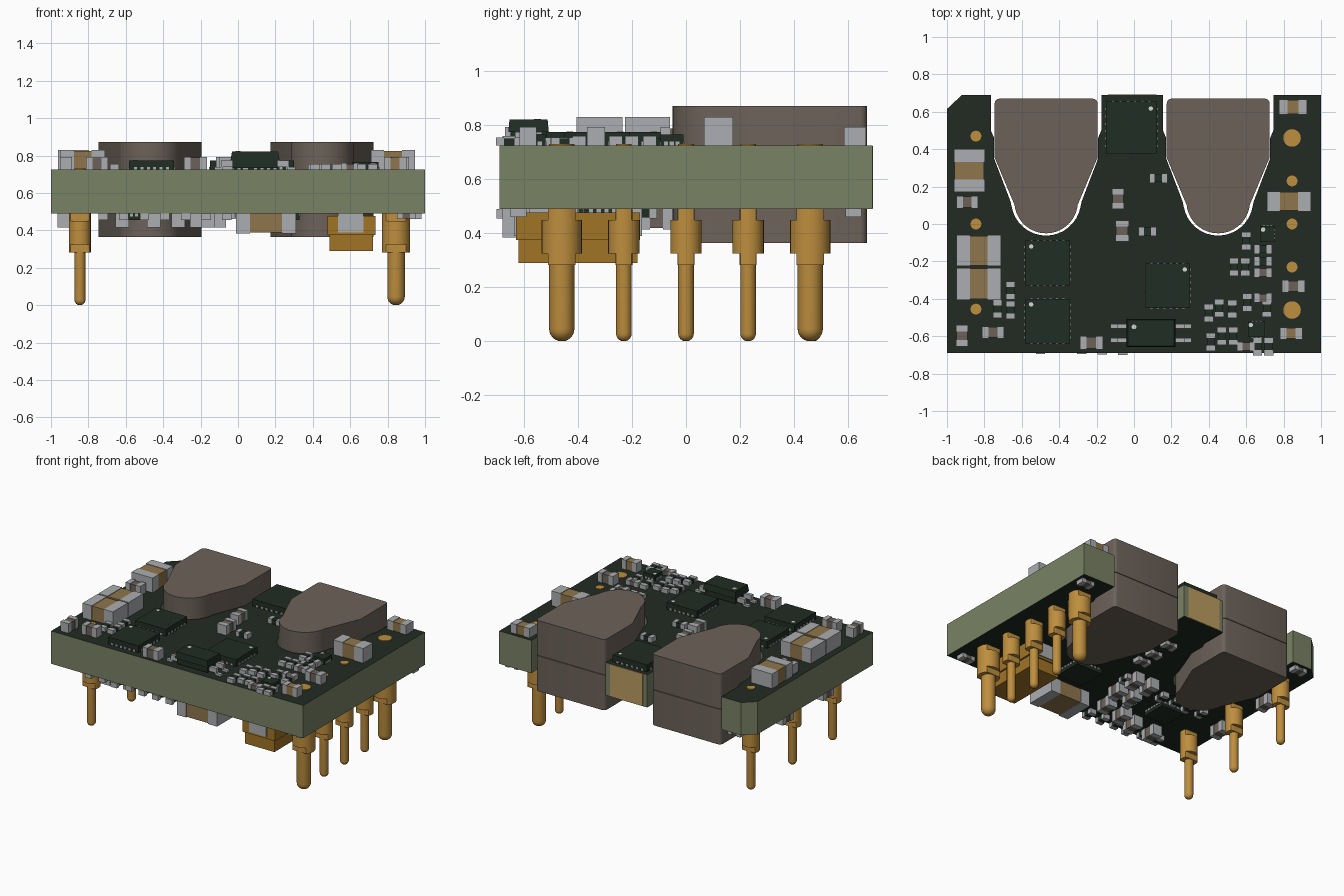
import bpy, bmesh, math, random
from mathutils import Vector

if "Cube" in bpy.data.objects:
    bpy.data.objects.remove(bpy.data.objects["Cube"])

TOP, BOT = 0.725, 0.49


def lin(c):
    return c / 12.92 if c <= 0.04045 else ((c + 0.055) / 1.055) ** 2.4


def mat(name, r, g, b):
    m = bpy.data.materials.new(name)
    m.diffuse_color = (lin(r / 255), lin(g / 255), lin(b / 255), 1)
    m.use_nodes = True
    m.node_tree.nodes["Principled BSDF"].inputs["Base Color"].default_value = m.diffuse_color
    return m


MASK = mat("dark green solder mask", 33, 43, 34)
EDGE = mat("olive board edge", 121, 130, 100)
FERRITE = mat("brown grey ferrite", 108, 98, 89)
GOLD = mat("gold pins", 190, 142, 62)
TAN = mat("tan ceramic", 143, 118, 76)
METAL = mat("grey solder metal", 172, 174, 177)
CHIP = mat("chip green black", 32, 45, 35)
OCHRE = mat("ochre tantalum", 160, 116, 38)
COPPER = mat("pale edge plating", 188, 156, 96)
WHITE = mat("pale marker", 215, 218, 215)


def finish(name, bm, mats, smooth=False):
    bmesh.ops.recalc_face_normals(bm, faces=bm.faces)
    me = bpy.data.meshes.new(name)
    bm.to_mesh(me)
    bm.free()
    for m in mats:
        me.materials.append(m)
    ob = bpy.data.objects.new(name, me)
    bpy.context.collection.objects.link(ob)
    if smooth:
        bpy.ops.object.select_all(action='DESELECT')
        ob.select_set(True)
        bpy.context.view_layer.objects.active = ob
        bpy.ops.object.shade_smooth_by_angle(angle=math.radians(35))
    return ob


def prism(bm, pts, z0, z1, mi=0, scale=1.0):
    """Extrude an outline; scale tapers the top ring."""
    c = sum((Vector(p) for p in pts), Vector((0, 0))) / len(pts)
    lo = [bm.verts.new((x, y, z0)) for x, y in pts]
    hi = [bm.verts.new((*(c + (Vector(p) - c) * scale), z1)) for p in pts]
    fs = [bm.faces.new(lo[::-1]), bm.faces.new(hi)]
    for i in range(len(pts)):
        j = (i + 1) % len(pts)
        fs.append(bm.faces.new((lo[i], lo[j], hi[j], hi[i])))
    for f in fs:
        f.material_index = mi


def box(bm, x0, x1, y0, y1, z0, z1, mi=0, scale=1.0):
    prism(bm, [(x0, y0), (x1, y0), (x1, y1), (x0, y1)], z0, z1, mi, scale)


def circle(cx, cy, r, n=24, clip=9):
    return [(cx + r * math.cos(2 * math.pi * i / n),
             cy + max(-clip, min(clip, r * math.sin(2 * math.pi * i / n)))) for i in range(n)]


def arc(cx, cy, r, a0, a1, n):
    return [(cx + r * math.cos(math.radians(a0 + (a1 - a0) * i / n)),
             cy + r * math.sin(math.radians(a0 + (a1 - a0) * i / n))) for i in range(n + 1)]


# Board with two notches for the inductors
def notch(cx):
    """Left to right path around an inductor slot."""
    side = [(0.295, 0.69), (0.295, 0.5), (0.278, 0.46), (0.278, 0.35), (0.19, 0.12)]
    return ([(cx - x, y) for x, y in side] + arc(cx, 0.125, 0.187, 190, 350, 16)
            + [(cx + x, y) for x, y in side[::-1]])


bm = bmesh.new()
prism(bm, [(-1, -0.69), (-1, 0.615), (-0.92, 0.69)] + notch(-0.47) + notch(0.45)
      + [(1, 0.69), (1, -0.69)], BOT, TOP)
bmesh.ops.recalc_face_normals(bm, faces=bm.faces)
for f in bm.faces:
    f.material_index = 0 if abs(f.normal.z) > 0.5 else 1
finish("circuit_board", bm, [MASK, EDGE])
bm = bmesh.new()
box(bm, -0.14, 0.12, 0.686, 0.693, BOT + 0.002, TOP - 0.002)
finish("edge_plating", bm, [COPPER])

# Inductors: two halves with a thin seam
for cx, nm in ((-0.47, "left"), (0.45, "right")):
    half = [(0.275, 0.355), (0.168, 0.10)]
    pts = (arc(cx + 0.25, 0.645, 0.025, 90, 0, 4) + [(cx + x, y) for x, y in half]
           + arc(cx, 0.12, 0.17, -12, -168, 16)
           + [(cx - x, y) for x, y in half[::-1]] + arc(cx - 0.25, 0.645, 0.025, 180, 90, 4))
    bm = bmesh.new()
    prism(bm, pts, 0.365, 0.618)
    prism(bm, pts, 0.622, 0.872)
    prism(bm, [(cx + (x - cx) * 0.98, 0.31 + (y - 0.31) * 0.98) for x, y in pts], 0.6, 0.64)
    finish(nm + "_inductor", bm, [FERRITE], True)


# Pins: round tip, shaft, collar with flats at both ends
def pin(name, x, y, r, rc):
    bm = bmesh.new()
    prof = [(r * math.sin(a), r - r * math.cos(a)) for a in
            [math.pi / 2 * i / 6 for i in range(1, 7)]] + [(r, TOP + 0.006)]
    rings = [[bm.verts.new((px, py, z)) for px, py in circle(x, y, q)] for q, z in prof]
    bm.faces.new(rings[0][::-1])
    bm.faces.new(rings[-1])
    for a, b in zip(rings, rings[1:]):
        for i in range(24):
            bm.faces.new((a[i], a[(i + 1) % 24], b[(i + 1) % 24], b[i]))
    prism(bm, circle(x, y, rc), 0.325, 0.45)
    for z0, z1 in ((0.283, 0.325), (0.45, BOT)):
        prism(bm, circle(x, y, rc, clip=r * 1.1), z0, z1)
    finish(name, bm, [GOLD], True)


for i, y in enumerate((-0.46, -0.23, 0, 0.23, 0.46)):
    big = abs(y) > 0.4
    pin(f"right_pin_{i}", 0.845, y, 0.047 if big else 0.029, 0.075 if big else 0.058)
for i, y in enumerate((-0.455, 0, 0.47)):
    pin(f"left_pin_{i}", -0.845, y, 0.029, 0.058)


# Two-terminal parts: body between metal end caps
def part(name, x0, x1, y0, y1, h, body, axis, frac=0.3, below=False):
    z0, z1 = (BOT - h, BOT) if below else (TOP, TOP + h)
    e = 0.004
    bm = bmesh.new()
    zb = (z0 + e, z1) if below else (z0, z1 - e)
    if axis == 'x':
        d = (x1 - x0) * frac
        box(bm, x0 + d, x1 - d, y0 + e, y1 - e, *zb, 0)
        box(bm, x0, x0 + d, y0, y1, z0, z1, 1)
        box(bm, x1 - d, x1, y0, y1, z0, z1, 1)
    else:
        d = (y1 - y0) * frac
        box(bm, x0 + e, x1 - e, y0 + d, y1 - d, *zb, 0)
        box(bm, x0, x1, y0, y0 + d, z0, z1, 1)
        box(bm, x0, x1, y1 - d, y1, z0, z1, 1)
    finish(name, bm, [body, METAL])


for i, p in enumerate([  # large and medium capacitors on top
        (-0.963, -0.797, 0.17, 0.40, 0.105, TAN, 'y'), (-0.95, -0.71, -0.225, -0.06, 0.105, TAN, 'x'),
        (-0.95, -0.71, -0.405, -0.235, 0.105, TAN, 'x'), (0.71, 0.947, 0.067, 0.174, 0.105, TAN, 'x'),
        (0.775, 0.925, 0.585, 0.666, 0.068, TAN, 'x'), (0.79, 0.914, -0.366, -0.30, 0.068, FERRITE, 'x'),
        (0.78, 0.90, -0.617, -0.553, 0.068, TAN, 'x'), (-0.95, -0.834, 0.083, 0.15, 0.068, FERRITE, 'x'),
        (-0.952, -0.887, -0.655, -0.54, 0.068, FERRITE, 'y'), (-0.813, -0.695, -0.612, -0.548, 0.068, FERRITE, 'x'),
        (-0.29, -0.166, -0.67, -0.60, 0.068, FERRITE, 'x'), (-0.118, -0.053, 0.08, 0.19, 0.068, FERRITE, 'y'),
        (-0.10, -0.027, -0.094, 0.02, 0.068, FERRITE, 'y')]):
    part(f"top_capacitor_{i}", *p)

tiny_y = [(-0.66, -0.355), (-0.73, -0.455), (-0.66, -0.46), (0.535, -0.23), (0.595, -0.23),
          (0.6, -0.09), (0.605, -0.42), (0.71, -0.45), (0.4, -0.475), (0.455, -0.45), (0.525, -0.455),
          (0.41, -0.63), (0.47, -0.6), (0.53, -0.6), (0.66, -0.655), (0.72, -0.655)]
for i, (x, y) in enumerate(tiny_y):
    part(f"small_resistor_{i}", x - 0.025, x + 0.025, y - 0.048, y + 0.048, 0.03, CHIP, 'y')
for i, (x, y) in enumerate([(0.13, 0.245), (0.072, -0.04), (0.69, -0.135), (0.69, -0.2),
                            (0.69, -0.26), (0.69, -0.395), (0.6, -0.655)]):
    part(f"small_part_{i}", x - 0.048, x + 0.048, y - 0.025, y + 0.025, 0.035,
         FERRITE if i > 3 else CHIP, 'x')


# Flat chips with side pads and a pin-one dot
def chip(name, x0, x1, y0, y1, h, dot=None, below=False, n=6):
    z0, z1 = (BOT - h, BOT) if below else (TOP, TOP + h)
    bm = bmesh.new()
    box(bm, x0, x1, y0, y1, z0, z1)
    zp = (BOT - 0.015, BOT) if below else (TOP, TOP + 0.015)
    for k in range(n):
        t = (k + 1) / (n + 1)
        px, py, w = x0 + (x1 - x0) * t, y0 + (y1 - y0) * t, 0.008
        box(bm, px - w, px + w, y0 - 0.004, y1 + 0.004, *zp, 1)
        box(bm, x0 - 0.004, x1 + 0.004, py - w, py + w, *zp, 1)
    if dot:
        prism(bm, circle(*dot, 0.012, 12), z1, z1 + 0.002, 2)
    finish(name, bm, [CHIP, METAL, WHITE])


chip("power_chip_rear", -0.583, -0.342, -0.33, -0.088, 0.05, (-0.55, -0.12))
chip("power_chip_front", -0.583, -0.342, -0.64, -0.40, 0.05, (-0.55, -0.43))
chip("control_chip", 0.059, 0.30, -0.45, -0.21, 0.05, (0.272, -0.243))
chip("tab_chip", -0.15, 0.123, 0.377, 0.655, 0.05, (0.09, 0.617))
chip("small_chip_rear", 0.675, 0.752, -0.095, -0.01, 0.04, (0.69, -0.03), n=3)
chip("small_chip_front", 0.61, 0.70, -0.605, -0.52, 0.04, (0.625, -0.54), n=3)

# Leaded chip with tapered body
bm = bmesh.new()
box(bm, -0.04, 0.222, -0.658, -0.508, TOP + 0.05, 0.822, 0, 0.94)
box(bm, -0.03, 0.212, -0.65, -0.516, TOP + 0.01, TOP + 0.05)
for y in (-0.622, -0.546):
    box(bm, -0.125, -0.08, y - 0.012, y + 0.012, TOP, TOP + 0.015, 1)
    box(bm, 0.262, 0.307, y - 0.012, y + 0.012, TOP, TOP + 0.015, 1)
    box(bm, -0.09, 0.272, y - 0.012, y + 0.012, TOP + 0.015, TOP + 0.05, 1)
prism(bm, circle(0.0, -0.55, 0.013, 12), 0.822, 0.824, 2)
finish("leaded_chip", bm, [CHIP, METAL, WHITE])

# Underside: tantalum block, large capacitor, chips
bm = bmesh.new()
box(bm, 0.478, 0.735, -0.63, -0.17, 0.375, 0.478)
box(bm, 0.49, 0.723, -0.62, -0.18, 0.29, 0.375)
for y0, y1 in ((-0.637, -0.58), (-0.22, -0.163)):
    box(bm, 0.535, 0.67, y0, y1, 0.39, BOT, 1)
finish("tantalum_capacitor", bm, [OCHRE, METAL])
part("large_capacitor_below", -0.01, 0.31, -0.68, -0.46, 0.105, TAN, 'x', 0.23, True)
chip("chip_below_center", 0.12, 0.33, -0.38, -0.18, 0.035, None, True)
chip("chip_below_left", -0.62, -0.44, -0.42, -0.24, 0.035, None, True)

for i, (x, y) in enumerate([(-0.10, -0.11), (-0.22, -0.11), (-0.10, -0.28), (-0.22, -0.28), (-0.32, -0.50),
                            (-0.45, -0.55), (-0.62, -0.56), (-0.16, -0.46), (-0.93, -0.24), (-0.93, 0.22)]):
    part(f"capacitor_below_{i}", x - 0.036, x + 0.036, y - 0.06, y + 0.06, 0.075, FERRITE, 'y', 0.3, True)
random.seed(4)
for i in range(14):
    x, y = -0.72 + 0.11 * (i % 7), (-0.17, -0.64)[i // 7] + random.uniform(-0.02, 0.02)
    if i == 5 or i == 4:
        y = -0.38
    part(f"resistor_below_{i}", x - 0.025, x + 0.025, y - 0.045, y + 0.045, 0.035, CHIP, 'y', 0.3, True)
for i, (x, y) in enumerate([(0.0, 0.2), (0.0, 0.35), (0.0, 0.08), (0.93, 0.62), (-0.85, 0.64), (0.9, -0.62)]):
    part(f"pad_part_below_{i}", x - 0.05, x + 0.05, y - 0.03, y + 0.03, 0.03, FERRITE, 'x', 0.3, True)
